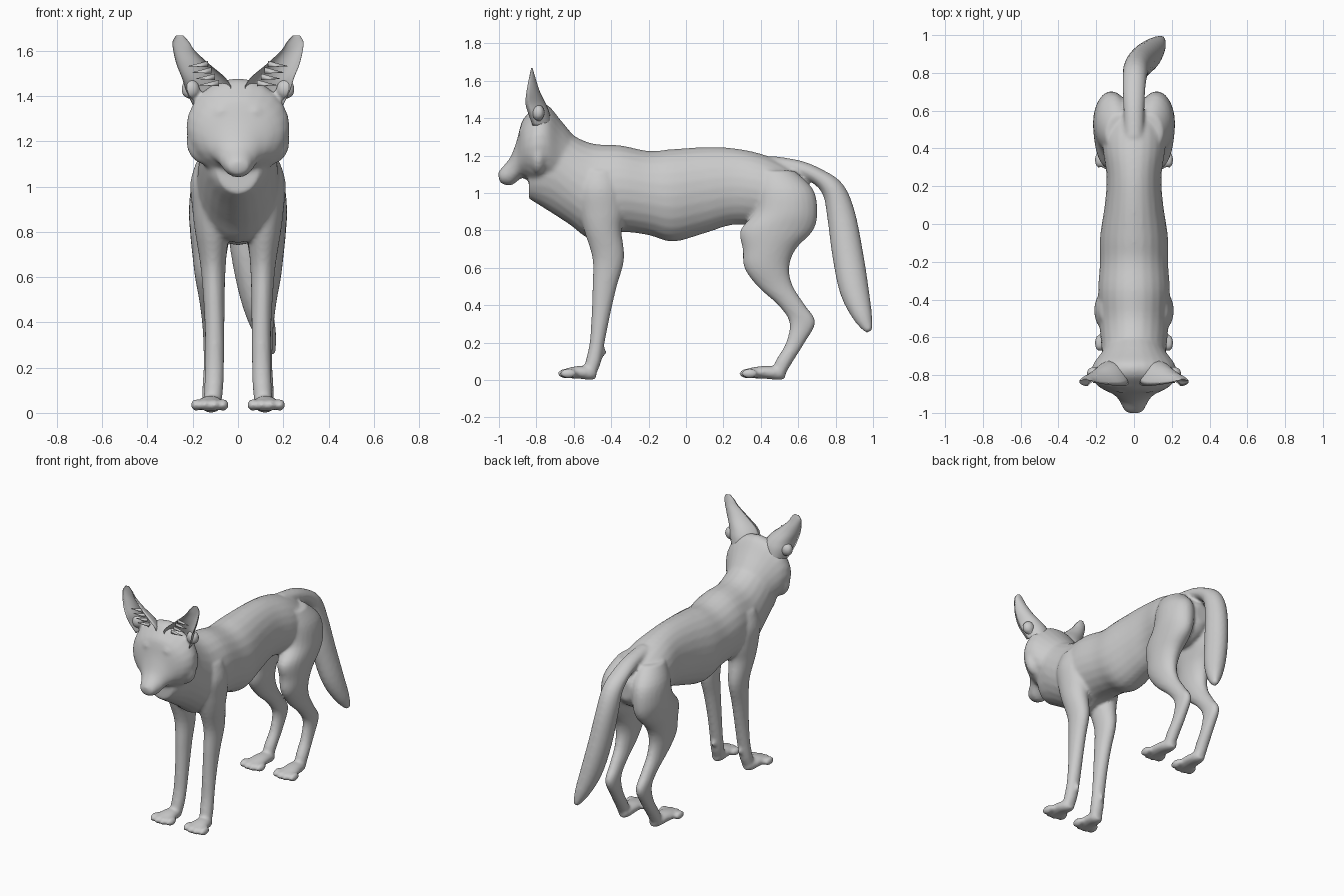
import bpy, bmesh, math
from mathutils import Vector

cube = bpy.data.objects.get("Cube")
if cube:
    bpy.data.objects.remove(cube)

fur = bpy.data.materials.new("grey_fur")
fur.use_nodes = True
GREY = (0.6, 0.6, 0.6, 1)
fur.diffuse_color = GREY
fur.node_tree.nodes["Principled BSDF"].inputs["Base Color"].default_value = GREY


def blend(a, b, c, d, t):
    """Smooth curve through b and c."""
    return tuple(q + t / 2 * (r - p + t * (2 * p - 5 * q + 4 * r - s + t * (3 * (q - r) + s - p)))
                 for p, q, r, s in zip(a, b, c, d))


def refine(rows, steps=4):
    out = []
    for i in range(len(rows) - 1):
        a, d = rows[max(i - 1, 0)], rows[min(i + 2, len(rows) - 1)]
        out += [blend(a, rows[i], rows[i + 1], d, k / steps) for k in range(steps)]
    return out + [rows[-1]]


def skin(bm, rings):
    """Bridge rings of points and cap both ends."""
    loops = [[bm.verts.new(p) for p in ring] for ring in rings]
    n = len(loops[0])
    faces = [bm.faces.new((lo[i], lo[(i + 1) % n], hi[(i + 1) % n], hi[i]))
             for lo, hi in zip(loops, loops[1:]) for i in range(n)]
    faces += [bm.faces.new(loops[0][::-1]), bm.faces.new(loops[-1])]
    bmesh.ops.recalc_face_normals(bm, faces=faces)


def loft(bm, rows, axis=None, side=1, n=24):
    """Rows are x, y, z, half width, half depth; rings face axis or the path."""
    rows = refine(rows)
    rings = []
    for i, (x, y, z, w, d) in enumerate(rows):
        ahead = Vector(rows[min(i + 1, len(rows) - 1)][:3])
        way = Vector(axis) if axis else (ahead if i < len(rows) - 1 else Vector((x, y, z))) \
            - Vector(rows[max(i - 1, 0)][:3])
        way.normalize()
        u = (Vector((1, 0, 0)) - way * way.x).normalized()
        v = way.cross(u)
        c = Vector((x, y, z))
        ring = [c + u * w * math.cos(k * math.tau / n) + v * d * math.sin(k * math.tau / n)
                for k in range(n)]
        rings.append([(p.x * side, p.y, p.z) for p in ring])
    skin(bm, rings)


def ball(bm, centre, size):
    made = bmesh.ops.create_icosphere(bm, subdivisions=3, radius=1)["verts"]
    for v in made:
        v.co = Vector(c + p * s for c, p, s in zip(centre, v.co, size))


def finish(name, bm):
    mesh = bpy.data.meshes.new(name)
    bm.to_mesh(mesh)
    bm.free()
    mesh.materials.append(fur)
    for p in mesh.polygons:
        p.use_smooth = True
    obj = bpy.data.objects.new(name, mesh)
    bpy.context.collection.objects.link(obj)
    return obj


ALONG_Y, ALONG_Z = (0, 1, 0), (0, 0, 1)
body = bmesh.new()

# Torso and neck: y, top, bottom, half width
torso = [(-.84, 1.17, .97, .09), (-.80, 1.32, .945, .135), (-.72, 1.41, .895, .165),
         (-.62, 1.32, .83, .175), (-.5, 1.265, .75, .185), (-.35, 1.255, .79, .19),
         (-.2, 1.225, .775, .18), (-.07, 1.235, .74, .18), (.1, 1.245, .785, .155),
         (.25, 1.24, .83, .145), (.4, 1.21, .82, .165), (.52, 1.16, .8, .16),
         (.62, 1.09, .84, .11), (.67, 1.03, .9, .05)]
loft(body, [(0, y, (t + b) / 2, w, (t - b) / 2) for y, t, b, w in torso], ALONG_Y)

# Head and muzzle: y, top, bottom, half width
head = [(-1, 1.115, 1.07, .03), (-.985, 1.135, 1.05, .052), (-.94, 1.19, 1.04, .075),
        (-.905, 1.28, 1.06, .105), (-.88, 1.375, 1.08, .155), (-.85, 1.42, 1.07, .2),
        (-.8, 1.47, 1.04, .228), (-.74, 1.47, 1.04, .215), (-.67, 1.39, 1.0, .165),
        (-.58, 1.28, .95, .12)]
loft(body, [(0, y, (t + b) / 2, w, (t - b) / 2) for y, t, b, w in head], ALONG_Y)
ball(body, (0, -.99, 1.1), (.035, .014, .024))

# Tail
loft(body, [(0, .45, 1.16, .05, .04), (0, .6, 1.13, .055, .045), (0, .71, 1.085, .06, .045),
            (.005, .79, 1.01, .065, .062), (.015, .83, .88, .068, .076),
            (.045, .865, .67, .07, .083), (.085, .9, .48, .065, .078),
            (.125, .945, .34, .045, .052), (.15, .98, .26, .016, .02)])

# Legs: z, y, depth, x, width
front_leg = [(1.12, -.46, .09, .11, .07), (1.02, -.46, .12, .12, .09), (.9, -.45, .12, .117, .085),
             (.8, -.445, .1, .115, .075), (.65, -.415, .085, .11, .056), (.5, -.435, .065, .106, .047),
             (.35, -.455, .05, .103, .043), (.2, -.475, .04, .104, .042), (.1, -.495, .042, .108, .042),
             (.02, -.52, .035, .115, .04)]
hind_leg = [(1.12, .48, .1, .08, .07), (1.02, .53, .15, .11, .092), (.9, .535, .168, .12, .097),
            (.8, .485, .195, .122, .09), (.7, .445, .142, .126, .076), (.6, .432, .12, .126, .064),
            (.5, .478, .095, .122, .05), (.4, .565, .072, .118, .041), (.31, .622, .07, .116, .037),
            (.2, .585, .05, .116, .036), (.1, .525, .047, .12, .038), (.02, .49, .035, .122, .035)]

for side in (1, -1):
    for leg in (front_leg, hind_leg):
        loft(body, [(x, y, z, w, d) for z, y, d, x, w in leg], ALONG_Z, side)
    # Paws with four toes each
    for heel, toe in ((-.48, -.67), (.53, .3)):
        mid = (heel + toe) / 2
        loft(body, [(.115, heel, .035, .025, .025), (.118, heel - .03, .036, .042, .036),
                    (.122, mid, .042, .055, .034), (.126, toe + .03, .036, .06, .026),
                    (.127, toe + .005, .033, .05, .018)], ALONG_Y, side)
        for k in range(4):
            off = k - 1.5
            ball(body, (side * (.125 + off * .04), toe + .022 + .012 * abs(off), .035),
                 (.024, .044, .026))
    # Dew claw, cheek ruff, brow and ear root
    ball(body, (side * .1, -.445, .15), (.014, .02, .025))
    ball(body, (side * .15, -.79, 1.2), (.078, .05, .1))
    ball(body, (side * .07, -.868, 1.325), (.045, .025, .035))
    ball(body, (side * .21, -.79, 1.43), (.042, .035, .045))

# Fuse the parts into one smooth skin
skin_object = finish("body", body)
remesh = skin_object.modifiers.new("fuse", "REMESH")
remesh.mode = "VOXEL"
remesh.voxel_size = .011
remesh.use_smooth_shade = True
smooth = skin_object.modifiers.new("soften", "SMOOTH")
smooth.factor = .5
smooth.iterations = 4

# Hollow ears: z, inner x, outer x, rim y, back y
ear = [(1.36, .06, .2, -.82, -.72), (1.43, .03, .232, -.845, -.73), (1.48, .055, .248, -.858, -.75),
       (1.54, .125, .272, -.853, -.78), (1.6, .19, .286, -.842, -.8),
       (1.64, .217, .289, -.834, -.812), (1.668, .243, .273, -.828, -.82)]
SEG = 12
for name, side in (("left", 1), ("right", -1)):
    bm = bmesh.new()
    rings = []
    for z, inner, outer, rim, back in refine(ear):
        ring = []
        for k in range(2 * SEG):
            a = k * math.pi / SEG
            bulge = math.sin(a) if a <= math.pi else -.62 * math.sin(a)
            ring.append((side * ((inner + outer) / 2 + (outer - inner) / 2 * math.cos(a)),
                         rim + (back - rim) * bulge, z))
        rings.append(ring)
    skin(bm, rings)
    finish("ear_" + name, bm)

    # Spiky tufts along the inner edge of the ear
    bm = bmesh.new()
    for k in range(4):
        x, z = .105 + .016 * k, 1.455 + .028 * k
        root = [(side * (x - .02), -.845, z - .012), (side * (x - .02), -.845, z + .016),
                (side * (x - .02), -.825, z)]
        tip = [(side * (x + .065), -.842 + .002 * j, z - .008 + .002 * (j % 2)) for j in range(3)]
        skin(bm, [root, tip])
    finish("ear_tuft_" + name, bm)
